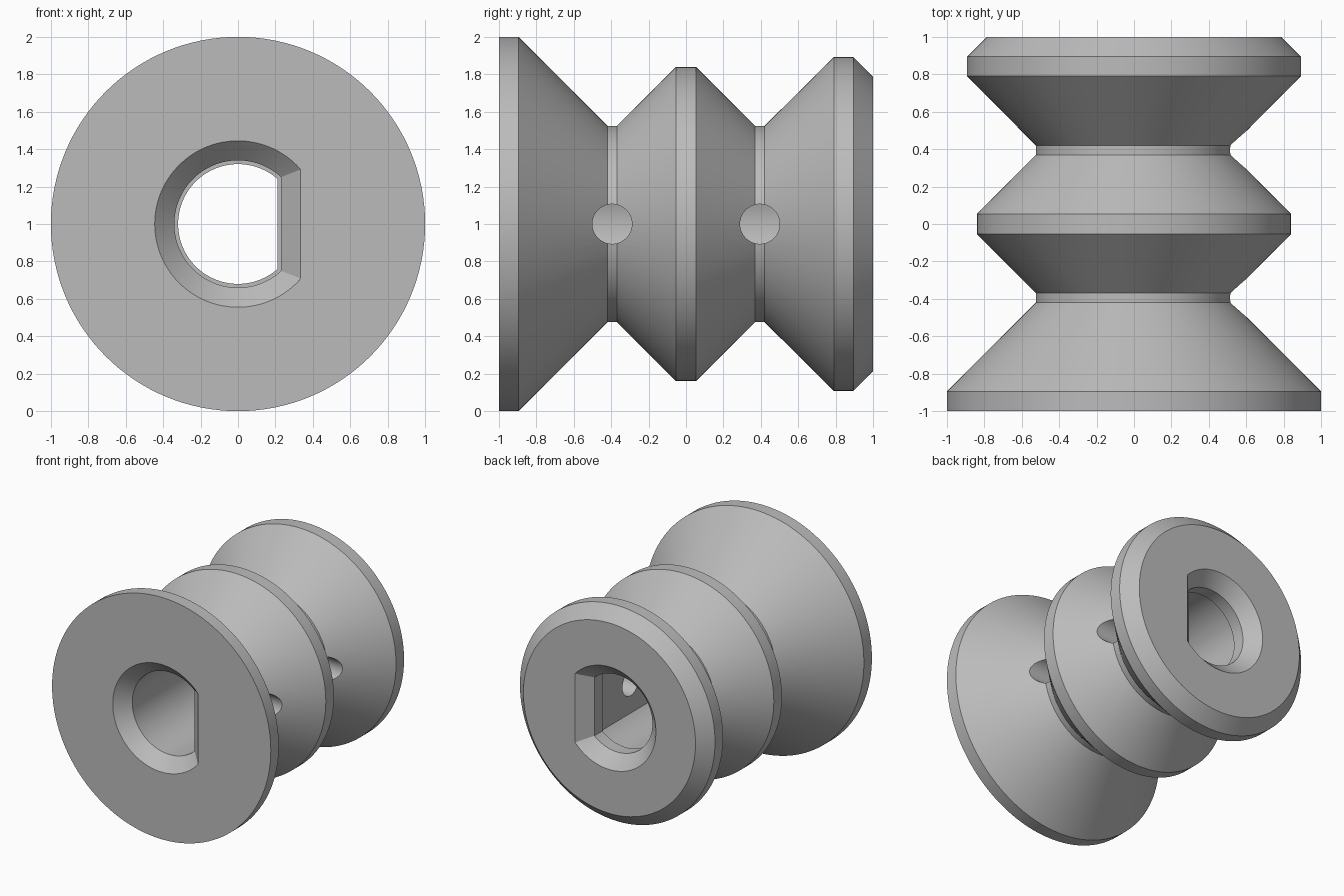
import bpy, bmesh
from math import pi, cos, sin, acos, radians

cube = bpy.data.objects.get("Cube")
if cube:
    bpy.data.objects.remove(cube, do_unlink=True)

SEGMENTS = 128
AXIS_Z = 1.0

grey = bpy.data.materials.new("plain_grey")
grey.use_nodes = True
colour = (0.5, 0.5, 0.5, 1)
grey.diffuse_color = colour
grey.node_tree.nodes["Principled BSDF"].inputs["Base Color"].default_value = colour


def circle(radius):
    return [(radius * cos(2 * pi * i / SEGMENTS), radius * sin(2 * pi * i / SEGMENTS))
            for i in range(SEGMENTS)]


def d_shape(radius, flat):
    """Circle cut off by a straight side at x = flat."""
    start = acos(flat / radius)
    sweep = 2 * (pi - start)
    return [(radius * cos(start + sweep * i / (SEGMENTS - 1)),
             radius * sin(start + sweep * i / (SEGMENTS - 1)))
            for i in range(SEGMENTS)]


def loft(name, sections, place):
    """Closed solid through matching outlines; place maps (u, v, depth) to a point."""
    bm = bmesh.new()
    rings = [[bm.verts.new(place(u, v, depth)) for u, v in outline]
             for depth, outline in sections]
    for a, b in zip(rings, rings[1:]):
        for i in range(SEGMENTS):
            j = (i + 1) % SEGMENTS
            bm.faces.new((a[i], a[j], b[j], b[i]))
    bm.faces.new(rings[0])
    bm.faces.new(rings[-1])
    bmesh.ops.recalc_face_normals(bm, faces=bm.faces)
    mesh = bpy.data.meshes.new(name)
    bm.to_mesh(mesh)
    bm.free()
    mesh.materials.append(grey)
    obj = bpy.data.objects.new(name, mesh)
    bpy.context.collection.objects.link(obj)
    return obj


def along_y(u, v, depth):
    return (u, depth, AXIS_Z + v)


# Double-grooved roller body
profile = [(-1, 1), (-0.895, 1), (-0.42, 0.525), (-0.37, 0.525),
           (-0.053, 0.84), (0.053, 0.84), (0.37, 0.525), (0.42, 0.525),
           (0.79, 0.892), (0.895, 0.892), (1, 0.787)]
roller = loft("grooved_roller", [(y, circle(r)) for y, r in profile], along_y)

# D-shaped shaft bore with flared mouths and a narrow lip at the back
bore = [(-1.05, 0.495, 0.385), (-0.895, 0.34, 0.23), (0.79, 0.34, 0.23),
        (0.79, 0.32, 0.21), (0.895, 0.32, 0.21), (1.05, 0.475, 0.365)]
cutters = [loft("bore_cutter", [(y, d_shape(r, f)) for y, r, f in bore], along_y)]

# Screw holes from the left side into the flat of the bore
for y in (-0.395, 0.395):
    cutters.append(loft("screw_hole_cutter",
                        [(0.05, circle(0.106)), (1.2, circle(0.106))],
                        lambda u, v, depth, y=y: (depth, y + u, AXIS_Z + v)))

bpy.ops.object.select_all(action="DESELECT")
bpy.context.view_layer.objects.active = roller
roller.select_set(True)
for cutter in cutters:
    cutter.hide_render = True
    cut = roller.modifiers.new("cut", "BOOLEAN")
    cut.operation = "DIFFERENCE"
    cut.solver = "EXACT"
    cut.object = cutter
    bpy.ops.object.modifier_apply(modifier=cut.name)
    bpy.data.objects.remove(cutter, do_unlink=True)

bpy.ops.object.shade_smooth_by_angle(angle=radians(20))
